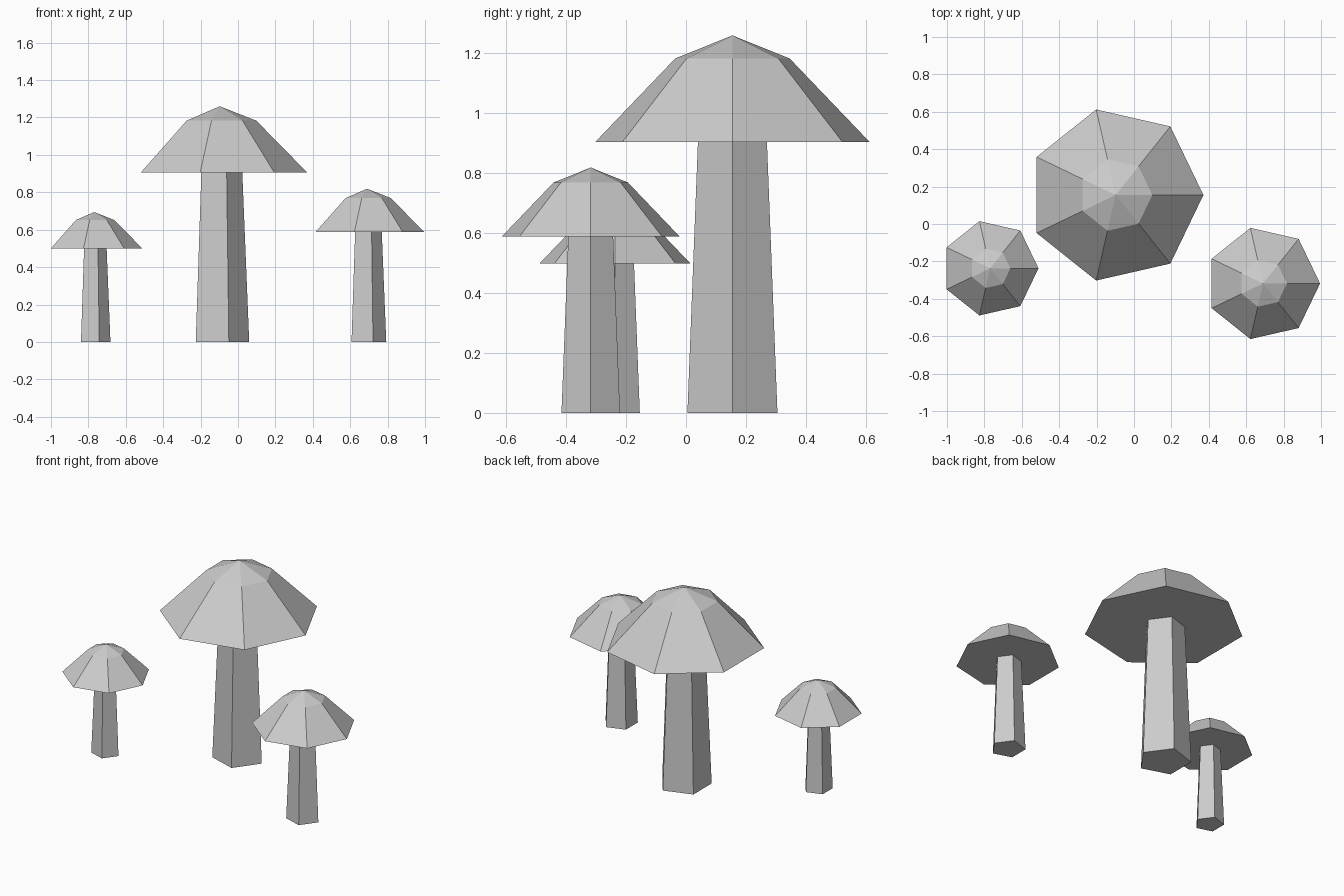
import bpy
import bmesh
from math import cos, sin, tau

cube = bpy.data.objects.get("Cube")
if cube:
    bpy.data.objects.remove(cube, do_unlink=True)

# Single plain grey for every part
GREY = (0.6, 0.6, 0.6, 1.0)
grey = bpy.data.materials.new("plain grey")
grey.use_nodes = True
grey.diffuse_color = GREY
grey.node_tree.nodes["Principled BSDF"].inputs["Base Color"].default_value = GREY


def lathe(name, sides, profile, location, scale):
    """Faceted solid from (radius, height) rings; a zero radius closes to a point."""
    bm = bmesh.new()
    rings = []
    for radius, z in profile:
        count = sides if radius else 1
        rings.append([bm.verts.new((radius * cos(tau * i / sides),
                                    radius * sin(tau * i / sides), z))
                      for i in range(count)])
    for low, high in zip(rings, rings[1:]):
        for i in range(sides):
            j = (i + 1) % sides
            if len(high) == 1:
                bm.faces.new((low[i], low[j], high[0]))
            else:
                bm.faces.new((low[i], low[j], high[j], high[i]))
    bm.faces.new(rings[0][::-1])
    if len(rings[-1]) > 1:
        bm.faces.new(rings[-1])
    mesh = bpy.data.meshes.new(name)
    bm.to_mesh(mesh)
    bm.free()
    mesh.materials.append(grey)
    obj = bpy.data.objects.new(name, mesh)
    obj.location = (*location, 0)
    obj.scale = (scale, scale, scale)
    bpy.context.collection.objects.link(obj)


STEM = [(0.158, 0), (0.121, 0.907)]
CAP = [(0.469, 0.905), (0.196, 1.183), (0, 1.26)]

# Three mushrooms of one shape in three sizes
for size, location, scale in (("large", (-0.098, 0.155), 1.0),
                              ("medium", (0.69, -0.318), 0.65),
                              ("small", (-0.769, -0.237), 0.551)):
    lathe(size + "_stem", 5, STEM, location, scale)
    lathe(size + "_cap", 7, CAP, location, scale)
